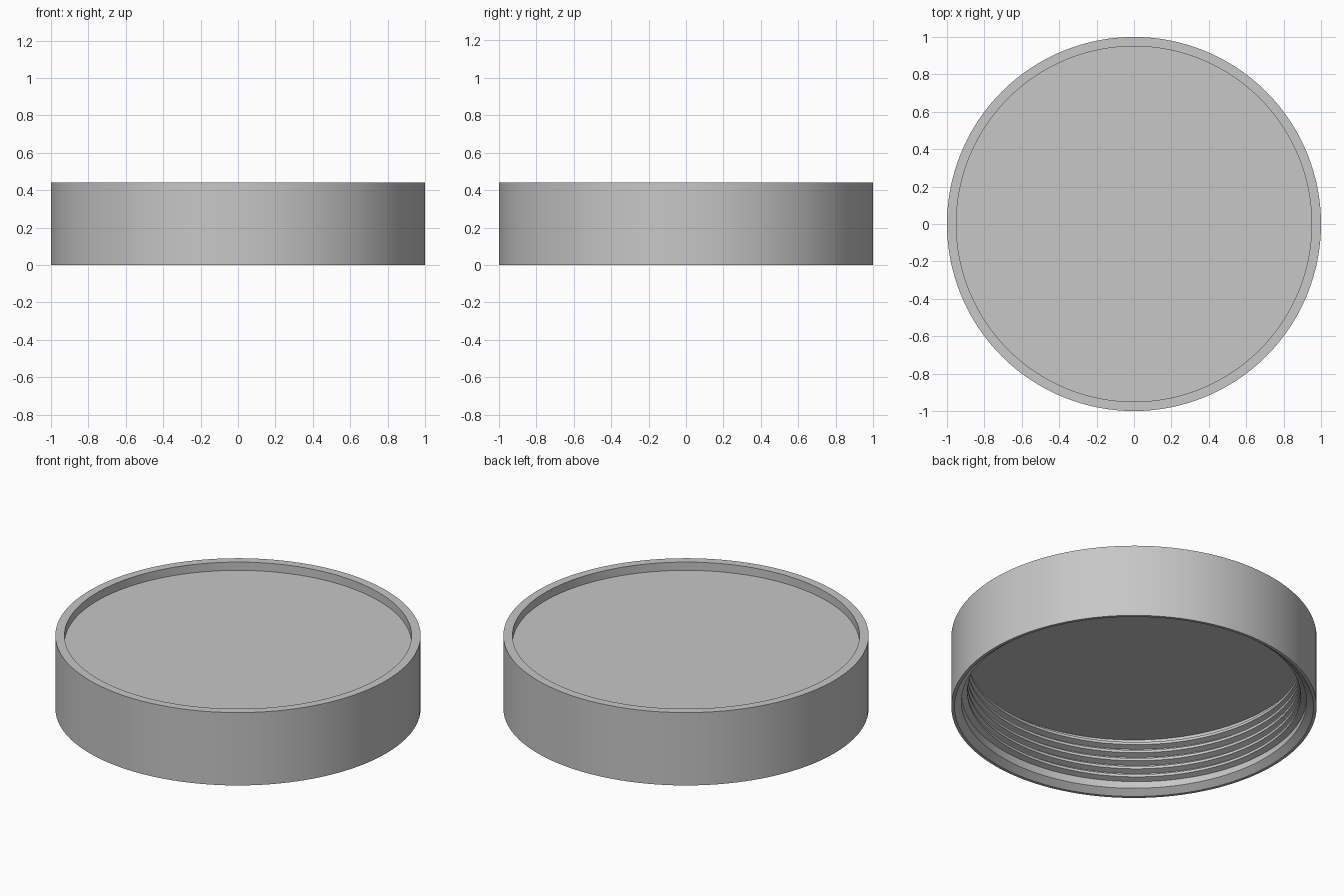
import bpy, bmesh
from math import sin, cos, pi, radians
from mathutils import Vector

cube = bpy.data.objects.get("Cube")
if cube:
    bpy.data.objects.remove(cube, do_unlink=True)

GREY = (0.57, 0.57, 0.57, 1)
grey = bpy.data.materials.new("plain grey")
grey.use_nodes = True
grey.diffuse_color = GREY
grey.node_tree.nodes["Principled BSDF"].inputs["Base Color"].default_value = GREY

SEGMENTS = 128
HEIGHT = 0.44
FLOOR, CEILING = 0.39, 0.335    # upper and lower faces of the lid plate
WALL, CREST = 0.945, 0.912      # inner wall and thread crest radii
PITCH, TURNS = 0.051, 5


def finish(name, bm):
    """Turn a bmesh into a smooth-shaded object with sharp edges kept."""
    bmesh.ops.recalc_face_normals(bm, faces=bm.faces)
    mesh = bpy.data.meshes.new(name)
    bm.to_mesh(mesh)
    bm.free()
    mesh.materials.append(grey)
    obj = bpy.data.objects.new(name, mesh)
    bpy.context.collection.objects.link(obj)
    bpy.ops.object.select_all(action='DESELECT')
    obj.select_set(True)
    bpy.context.view_layer.objects.active = obj
    bpy.ops.object.shade_smooth_by_angle(angle=radians(25))
    return obj


# Cap shell: recessed top, raised rim, straight skirt, chamfered mouth
profile = [(0, FLOOR), (0.95, FLOOR), (0.95, HEIGHT), (1, HEIGHT), (1, 0),
           (0.983, 0), (WALL, 0.03), (WALL, CEILING), (0, CEILING)]
bm = bmesh.new()
verts = [bm.verts.new((r, 0, z)) for r, z in profile]
edges = [bm.edges.new(pair) for pair in zip(verts, verts[1:])]
bmesh.ops.spin(bm, geom=verts + edges, cent=(0, 0, 0), axis=(0, 0, 1),
               angle=2 * pi, steps=SEGMENTS)
bmesh.ops.remove_doubles(bm, verts=bm.verts, dist=0.0001)
finish("cap_shell", bm)

# Inner screw thread: a trapezoid swept along a helix, fading out at both ends
bm = bmesh.new()
root = WALL + 0.006
steps = SEGMENTS * TURNS
fade = SEGMENTS // 12
previous = None
for i in range(steps + 1):
    a = 2 * pi * i / SEGMENTS
    z = 0.058 + PITCH * i / SEGMENTS
    grow = min(1, i / fade, (steps - i) / fade)
    crest = WALL + 0.003 + (CREST - WALL - 0.003) * grow
    section = [(root, -0.021), (crest, -0.008), (crest, 0.008), (root, 0.021)]
    ring = [bm.verts.new(Vector((r * cos(a), r * sin(a), z + dz))) for r, dz in section]
    if previous:
        for k in range(4):
            n = (k + 1) % 4
            bm.faces.new((previous[k], previous[n], ring[n], ring[k]))
    else:
        bm.faces.new(ring)
    previous = ring
bm.faces.new(previous)
finish("screw_thread", bm)
